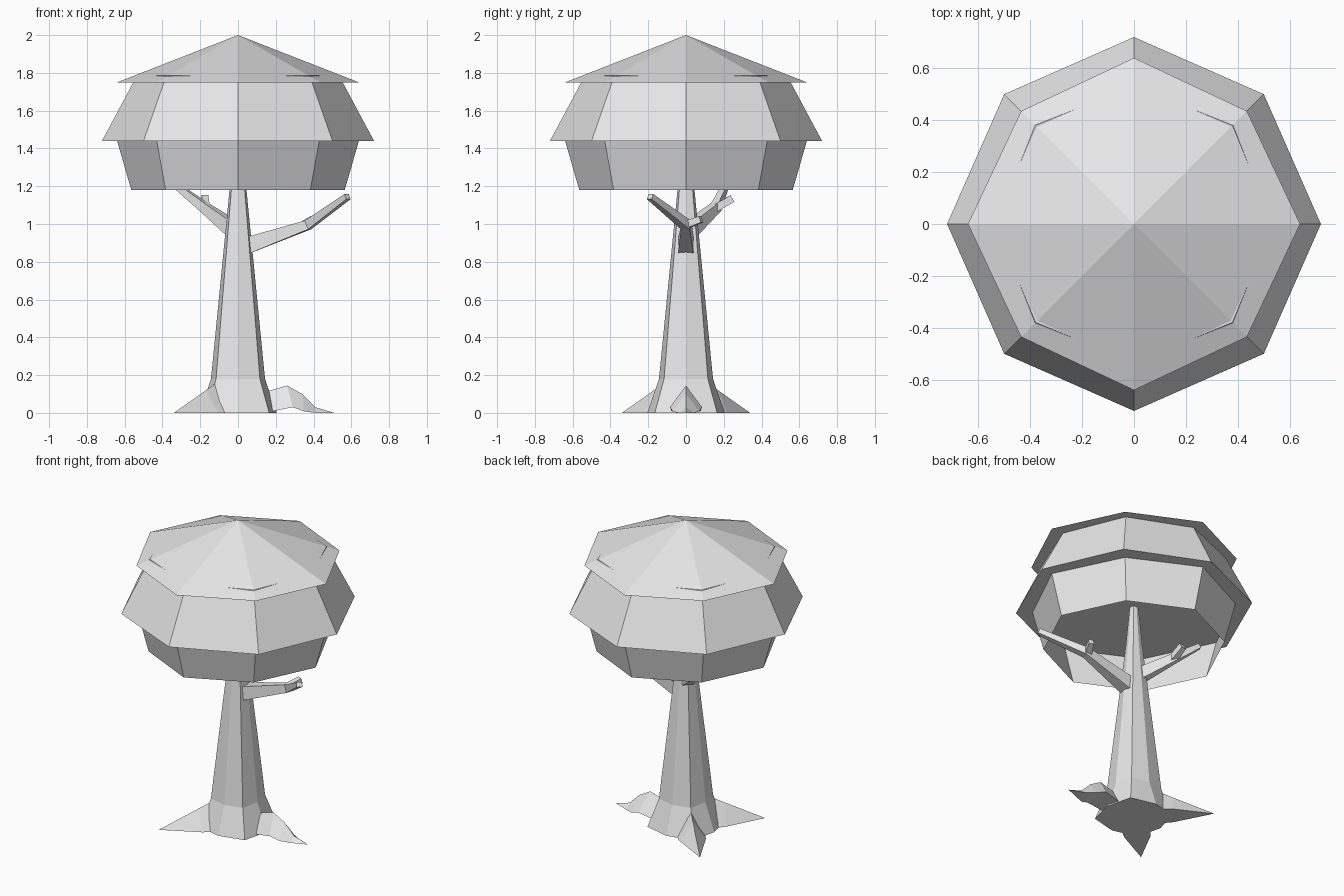
import bpy, bmesh
from math import sin, cos, pi
from mathutils import Vector

cube = bpy.data.objects.get("Cube")
if cube:
    bpy.data.objects.remove(cube, do_unlink=True)

grey = bpy.data.materials.new("plain_grey")
grey.use_nodes = True
colour = (0.8, 0.8, 0.8, 1)
grey.diffuse_color = colour
grey.node_tree.nodes["Principled BSDF"].inputs["Base Color"].default_value = colour


def loft(name, rings, start=True, end=True):
    """Join rings of points into a flat-shaded skin; a one-point ring is a tip."""
    bm = bmesh.new()
    loops = [[bm.verts.new(p) for p in ring] for ring in rings]
    for a, b in zip(loops, loops[1:]):
        n = len(a)
        for i in range(n):
            j = (i + 1) % n
            if len(b) == 1:
                bm.faces.new((a[i], a[j], b[0]))
            else:
                bm.faces.new((a[i], a[j], b[j], b[i]))
    if start:
        bm.faces.new(loops[0][::-1])
    if end and len(loops[-1]) > 2:
        bm.faces.new(loops[-1])
    bmesh.ops.recalc_face_normals(bm, faces=bm.faces)
    mesh = bpy.data.meshes.new(name)
    bm.to_mesh(mesh)
    bm.free()
    mesh.materials.append(grey)
    obj = bpy.data.objects.new(name, mesh)
    bpy.context.collection.objects.link(obj)
    return obj


def octagon(axis, diagonal, z):
    """Eight points: radius on the axes, and x/y offset of the diagonal corners."""
    points = []
    for i in range(8):
        r = axis if i % 2 == 0 else diagonal * 2 ** 0.5
        points.append((r * cos(i * pi / 4), r * sin(i * pi / 4), z))
    return points


def branch(name, path):
    """Square limb through (point, width, height) stations."""
    points = [Vector(s[0]) for s in path]
    rings = []
    for i, (_, w, h) in enumerate(path):
        d = points[min(i + 1, len(path) - 1)] - points[max(i - 1, 0)]
        side = d.cross(Vector((0, 0, 1))).normalized()
        up = side.cross(d).normalized()
        rings.append([points[i] + side * w / 2 * a + up * h / 2 * b
                      for a, b in ((-1, -1), (1, -1), (1, 1), (-1, 1))])
    loft(name, rings)


def root(name, angle, stations, tip):
    """Ridged root from (distance, half width, base z, ridge z) stations."""
    def place(r, s, z):
        return (r * cos(angle) - s * sin(angle), r * sin(angle) + s * cos(angle), z)
    rings = [[place(r, -w, low), place(r, w, low), place(r + lean, 0, top)]
             for r, w, low, top, lean in stations]
    loft(name, rings + [[place(tip, 0, 0)]])


# Canopy tiers; the lowest is a skirt open underneath
loft("canopy_top", [octagon(0.64, 0.435, 1.75), [(0, 0, 2)]])
loft("canopy_middle", [octagon(0.72, 0.5, 1.44), octagon(0.535, 0.379, 1.786)])
loft("canopy_skirt", [octagon(0.565, 0.383, 1.18), octagon(0.64, 0.43, 1.44)],
     start=False, end=False)

# Trunk with flared foot
loft("trunk", [octagon(0.205, 0.165, 0), octagon(0.143, 0.116, 0.18),
               octagon(0.045, 0.035, 1.18), octagon(0.024, 0.019, 1.44)])

# Knuckled root on the left, spikes at the two right-hand corners
root("left_root", 0, [(0.14, 0.07, 0.0, 0.11, 0), (0.29, 0.085, 0.03, 0.145, -0.03),
                      (0.35, 0.07, 0.008, 0.1, -0.01), (0.41, 0.04, 0, 0.03, 0)], 0.51)
for name, angle in (("front_right_root", -3 * pi / 4), ("back_right_root", 3 * pi / 4)):
    root(name, angle, [(0.12, 0.09, 0, 0.16, 0.04), (0.23, 0.08, 0, 0.12, 0.01)], 0.48)

# Forked branches
branch("left_branch", [((0.03, 0, 0.88), 0.085, 0.09), ((0.37, 0, 0.995), 0.05, 0.05),
                       ((0.58, -0.19, 1.145), 0.035, 0.03)])
branch("left_twig", [((0.36, 0, 0.995), 0.045, 0.04), ((0.4, 0.08, 1.025), 0.03, 0.035)])
branch("right_branch", [((-0.02, 0.02, 0.97), 0.07, 0.08), ((-0.18, 0.16, 1.09), 0.045, 0.05),
                        ((-0.33, 0.21, 1.205), 0.03, 0.03)])
branch("right_twig", [((-0.17, 0.15, 1.08), 0.04, 0.04), ((-0.175, 0.245, 1.135), 0.035, 0.04)])
